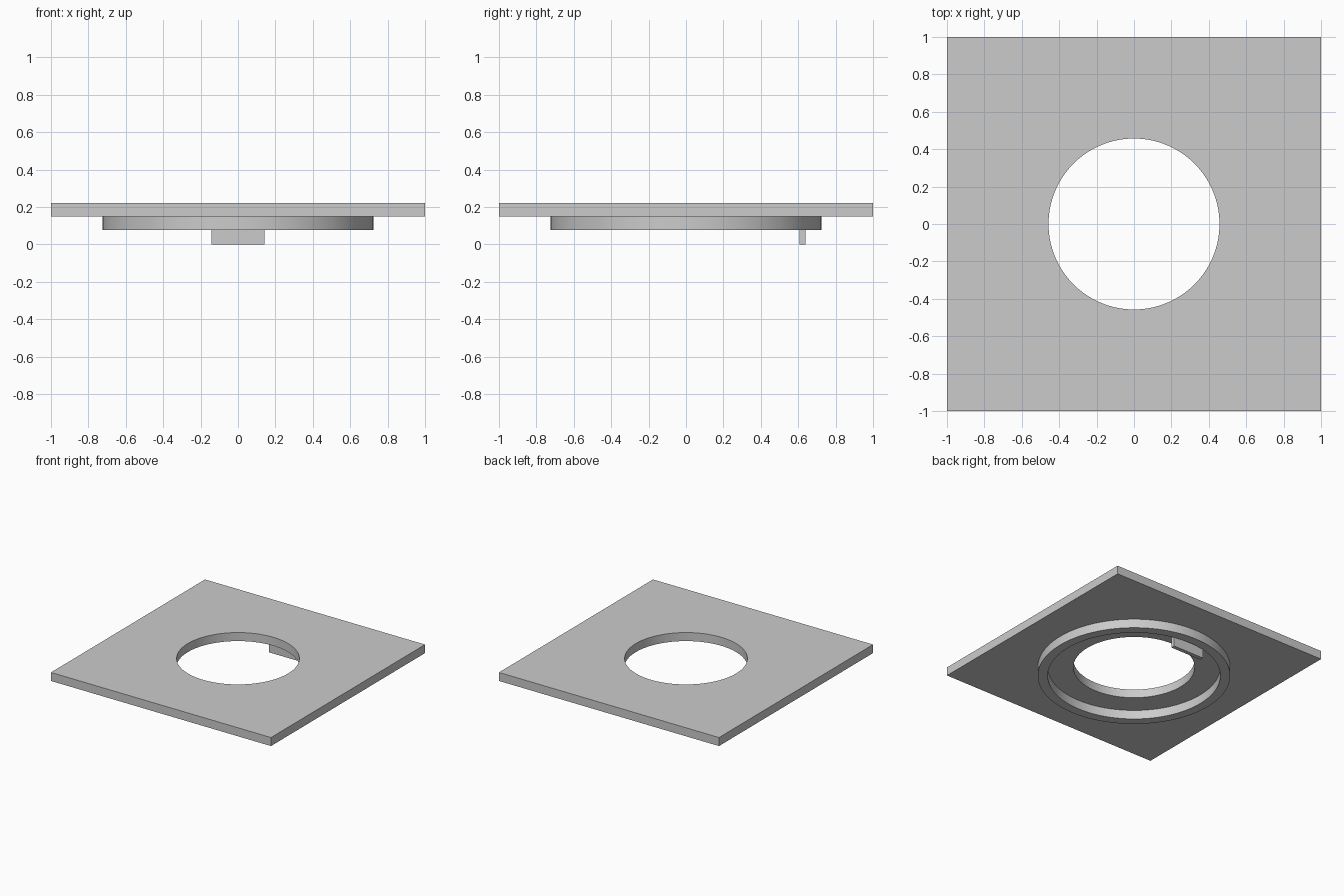
import bpy
import bmesh
import math

cube = bpy.data.objects.get("Cube")
if cube:
    bpy.data.objects.remove(cube, do_unlink=True)

SEGMENTS = 128
PLATE_BOTTOM, PLATE_TOP = 0.15, 0.22
RING_BOTTOM = 0.076

grey = bpy.data.materials.new("light_grey")
grey.use_nodes = True
GREY = (0.6, 0.6, 0.6, 1.0)
grey.diffuse_color = GREY
grey.node_tree.nodes["Principled BSDF"].inputs["Base Color"].default_value = GREY


def circle(radius):
    steps = [math.tau * i / SEGMENTS for i in range(SEGMENTS)]
    return [(radius * math.cos(a), radius * math.sin(a)) for a in steps]


def square(half):
    """Square outline sampled at the same angles as the circles."""
    return [(half * x / max(abs(x), abs(y)), half * y / max(abs(x), abs(y)))
            for x, y in circle(1)]


def finish(name, bm):
    bmesh.ops.recalc_face_normals(bm, faces=bm.faces)
    mesh = bpy.data.meshes.new(name)
    bm.to_mesh(mesh)
    bm.free()
    mesh.materials.append(grey)
    obj = bpy.data.objects.new(name, mesh)
    bpy.context.collection.objects.link(obj)
    bpy.ops.object.select_all(action='DESELECT')
    obj.select_set(True)
    bpy.context.view_layer.objects.active = obj
    bpy.ops.object.shade_smooth_by_angle(angle=math.radians(30))
    return obj


def hollow_slab(name, outer, inner, bottom, top):
    """Closed slab between an outer and an inner outline."""
    bm = bmesh.new()
    section = [(outer, bottom), (outer, top), (inner, top), (inner, bottom)]
    loops = [[bm.verts.new((x, y, z)) for x, y in line] for line, z in section]
    for k, low in enumerate(loops):
        high = loops[(k + 1) % len(loops)]
        for i in range(SEGMENTS):
            j = (i + 1) % SEGMENTS
            bm.faces.new((low[i], low[j], high[j], high[i]))
    return finish(name, bm)


def box(name, size, centre):
    bm = bmesh.new()
    bmesh.ops.create_cube(bm, size=1)
    bmesh.ops.scale(bm, vec=size, verts=bm.verts)
    bmesh.ops.translate(bm, vec=centre, verts=bm.verts)
    return finish(name, bm)


# Square plate with the round opening
hollow_slab("square_plate", square(1), circle(0.457), PLATE_BOTTOM, PLATE_TOP)

# Locating ring below the plate
hollow_slab("locating_ring", circle(0.725), circle(0.65), RING_BOTTOM, PLATE_BOTTOM)

# Tab hanging from the plate, just inside the ring at the back
box("back_tab", (0.284, 0.032, PLATE_BOTTOM), (0, 0.624, PLATE_BOTTOM / 2))
